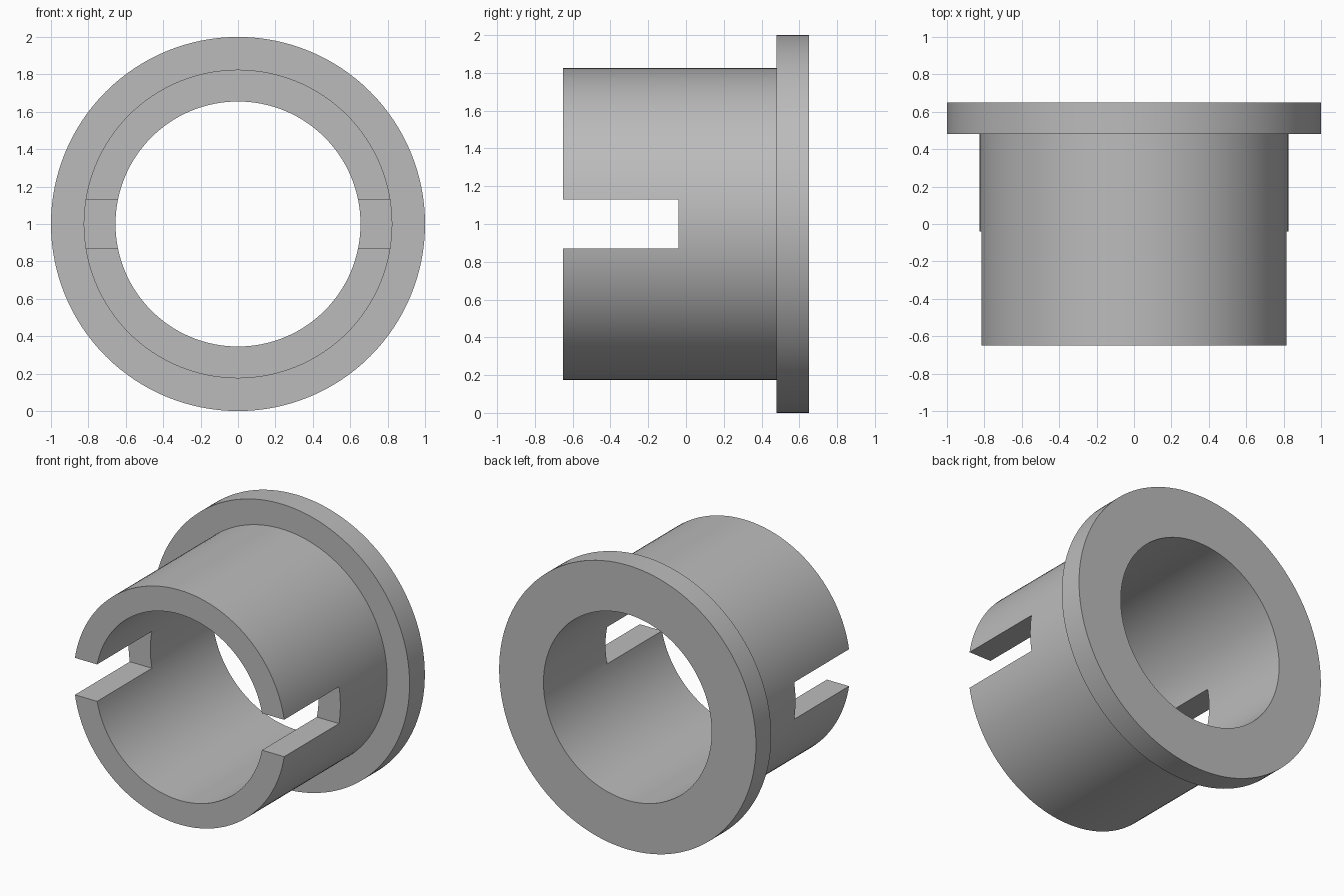
import bpy
import bmesh
import math
from mathutils import Vector

default = bpy.data.objects.get("Cube")
if default:
    bpy.data.objects.remove(default, do_unlink=True)

FLANGE_R, BARREL_R, BORE_R = 1.0, 0.825, 0.655
FRONT, SHOULDER, BACK = -0.65, 0.48, 0.65
SLOT_END, SLOT_HEIGHT = -0.04, 0.26
SEGMENTS = 128

grey = bpy.data.materials.new("plain grey")
grey.use_nodes = True
colour = (0.5, 0.5, 0.5, 1)
grey.diffuse_color = colour
grey.node_tree.nodes["Principled BSDF"].inputs["Base Color"].default_value = colour


def add_object(name, bm):
    bmesh.ops.recalc_face_normals(bm, faces=bm.faces)
    mesh = bpy.data.meshes.new(name)
    bm.to_mesh(mesh)
    bm.free()
    obj = bpy.data.objects.new(name, mesh)
    bpy.context.collection.objects.link(obj)
    mesh.materials.append(grey)
    return obj


# Flanged sleeve: wall section turned around the bore axis
section = [(BORE_R, FRONT), (BARREL_R, FRONT), (BARREL_R, SHOULDER),
           (FLANGE_R, SHOULDER), (FLANGE_R, BACK), (BORE_R, BACK)]
bm = bmesh.new()
verts = [bm.verts.new((r, y, 1)) for r, y in section]
edges = [bm.edges.new((v, verts[i - 1])) for i, v in enumerate(verts)]
bmesh.ops.spin(bm, geom=verts + edges, cent=(0, 0, 1), axis=(0, 1, 0),
               angle=math.tau, steps=SEGMENTS, use_merge=True)
bmesh.ops.remove_doubles(bm, verts=bm.verts, dist=1e-5)
sleeve = add_object("flanged_sleeve", bm)

# Slot cutter: one bar passing through both side walls
bm = bmesh.new()
bmesh.ops.create_cube(bm, size=1)
length = SLOT_END - FRONT + 0.2
bmesh.ops.scale(bm, verts=bm.verts, vec=Vector((3, length, SLOT_HEIGHT)))
bmesh.ops.translate(bm, verts=bm.verts, vec=Vector((0, SLOT_END - length / 2, 1)))
cutter = add_object("slot_cutter", bm)
cutter.hide_render = True

# Cut the slots, then drop the cutter
cut = sleeve.modifiers.new("side slots", "BOOLEAN")
cut.operation = "DIFFERENCE"
cut.solver = "EXACT"
cut.object = cutter
bpy.ops.object.select_all(action="DESELECT")
bpy.context.view_layer.objects.active = sleeve
sleeve.select_set(True)
bpy.ops.object.modifier_apply(modifier=cut.name)
bpy.data.objects.remove(cutter, do_unlink=True)

# Smooth round walls with crisp rims
bpy.ops.object.shade_smooth_by_angle(angle=math.radians(30))
